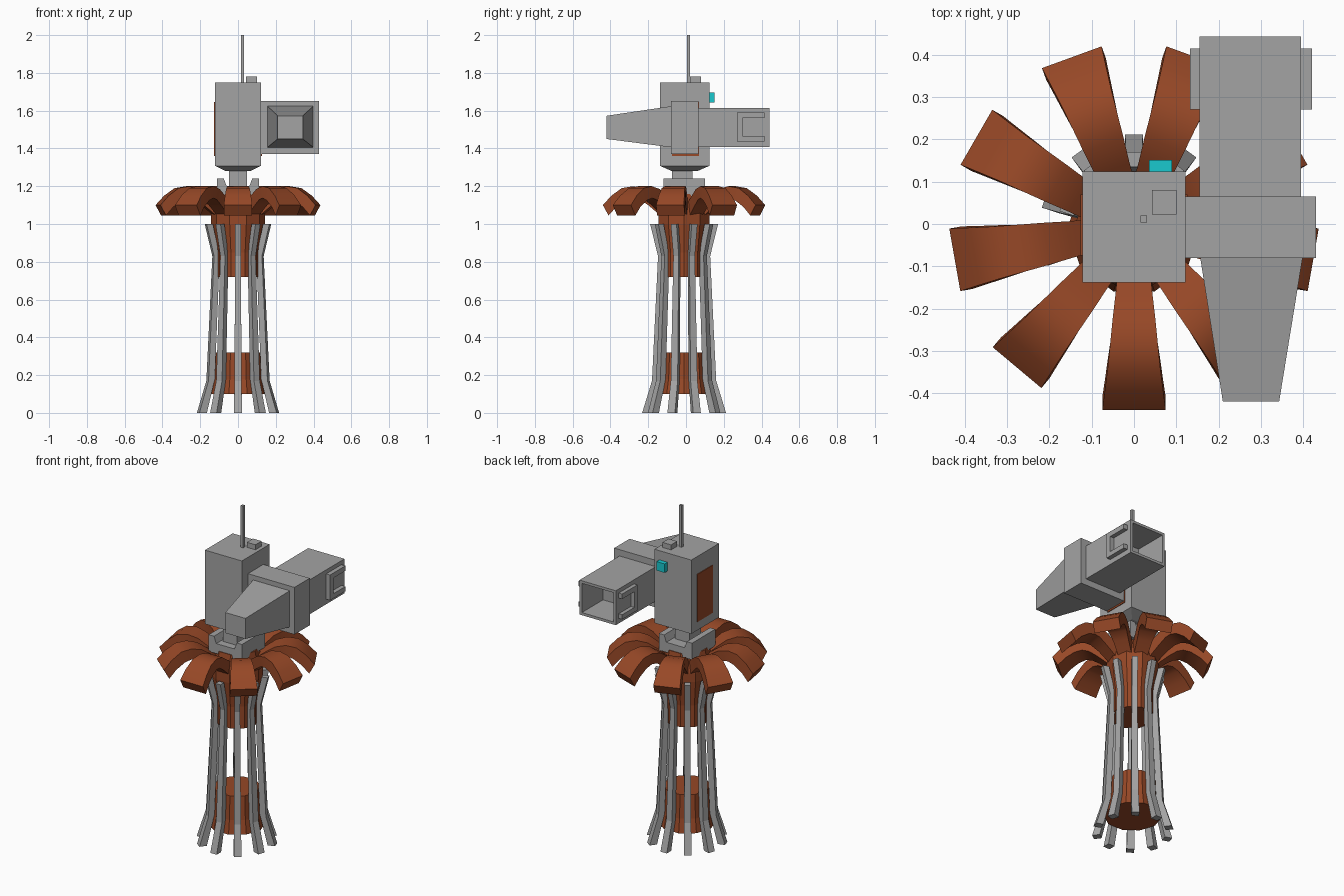
import bpy, bmesh, math
from mathutils import Matrix, Vector

cube = bpy.data.objects.get("Cube")
if cube:
    bpy.data.objects.remove(cube, do_unlink=True)

CY = -0.01  # y of the tower axis


def material(name, rgb):
    m = bpy.data.materials.new(name)
    m.use_nodes = True
    m.diffuse_color = (*rgb, 1)
    m.node_tree.nodes["Principled BSDF"].inputs["Base Color"].default_value = (*rgb, 1)
    return m


GREY = material("grey metal", (0.37, 0.37, 0.37))
RUST = material("rust orange", (0.31, 0.065, 0.02))
CYAN = material("cyan light", (0.01, 0.58, 0.62))


def finish(bm, name, mat, smooth=None):
    bmesh.ops.recalc_face_normals(bm, faces=bm.faces)
    mesh = bpy.data.meshes.new(name)
    bm.to_mesh(mesh)
    bm.free()
    mesh.materials.append(mat)
    ob = bpy.data.objects.new(name, mesh)
    bpy.context.collection.objects.link(ob)
    if smooth:
        bpy.ops.object.select_all(action='DESELECT')
        ob.select_set(True)
        bpy.context.view_layer.objects.active = ob
        bpy.ops.object.shade_smooth_by_angle(angle=math.radians(smooth))
    return ob


def loft(bm, rings):
    """Skin closed rings of points and cap both ends."""
    rows = [[bm.verts.new(p) for p in ring] for ring in rings]
    n = len(rows[0])
    for a, b in zip(rows, rows[1:]):
        for i in range(n):
            j = (i + 1) % n
            bm.faces.new((a[i], a[j], b[j], b[i]))
    bm.faces.new(rows[0][::-1])
    return bm.faces.new(rows[-1])


def rect(x0, x1, y0, y1, z):
    return [(x0, y0, z), (x1, y0, z), (x1, y1, z), (x0, y1, z)]


def rect_y(x0, x1, z0, z1, y):
    return [(x0, y, z0), (x1, y, z0), (x1, y, z1), (x0, y, z1)]


def box(bm, x0, x1, y0, y1, z0, z1):
    loft(bm, [rect(x0, x1, y0, y1, z0), rect(x0, x1, y0, y1, z1)])


def block(name, mat, *boxes):
    bm = bmesh.new()
    for b in boxes:
        box(bm, *b)
    return finish(bm, name, mat)


def radial(name, mat, count, stations, smooth=None):
    """Repeat a four-sided strip round the axis; station = r, z, r, z, half width."""
    bm = bmesh.new()
    for k in range(count):
        turn = Matrix.Translation((0, CY, 0)) @ Matrix.Rotation(2 * math.pi * k / count, 4, 'Z')
        loft(bm, [[turn @ Vector(p) for p in
                   ((-w, -r0, z0), (w, -r0, z0), (w, -r1, z1), (-w, -r1, z1))]
                  for r0, z0, r1, z1, w in stations])
    return finish(bm, name, mat, smooth)


def drum(name, profile, sides=10):
    bm = bmesh.new()
    loft(bm, [[(r * math.sin(2 * math.pi * (i + .5) / sides),
                CY + r * math.cos(2 * math.pi * (i + .5) / sides), z)
               for i in range(sides)] for r, z in profile])
    return finish(bm, name, RUST)


# Tower: two drums held in a cage of bent rods
drum("lower_drum", [(.157, .10), (.14, .18), (.13, .32)])
drum("upper_drum", [(.122, .72), (.122, .85), (.142, 1.0), (.142, 1.05), (.12, 1.16)])
radial("cage_rods", GREY, 10, [
    (.18, 0, .222, 0, .021), (.135, .18, .17, .17, .019),
    (.107, .83, .138, .83, .015), (.145, 1.0, .18, 1.0, .016)])

# Drooping petals round the top
radial("petals", RUST, 9, [
    (.09, 1.10, .12, 1.04, .038), (.15, 1.145, .19, 1.10, .043),
    (.21, 1.185, .235, 1.13, .050), (.27, 1.2, .27, 1.137, .056),
    (.33, 1.19, .31, 1.125, .062), (.385, 1.15, .36, 1.09, .069),
    (.43, 1.10, .40, 1.045, .075)], smooth=40)

# Collar with two bevelled side ridges
block("collar_base", GREY, (-.11, .11, CY - .11, CY + .11, 1.14, 1.2))
bm = bmesh.new()
for s in (-1, 1):
    loft(bm, [[(s * .11, y, 1.2), (s * .06, y, 1.2), (s * .075, y, 1.24), (s * .11, y, 1.24)]
              for y in (CY - .11, CY + .11)])
finish(bm, "collar_ridges", GREY)
block("neck", GREY, (-.047, .047, -.075, .035, 1.19, 1.29))

# Head with a chamfered underside
bm = bmesh.new()
loft(bm, [rect(-.065, .065, -.075, .06, 1.28), rect(-.122, .122, -.138, .124, 1.308),
          rect(-.122, .122, -.138, .124, 1.75)])
finish(bm, "head", GREY)
block("side_panels", RUST, *[(s * .123 - .003, s * .123 + .003, -.075, .07, 1.36, 1.645)
                             for s in (-1, 1)])
block("antenna", GREY, (.015, .031, .004, .020, 1.74, 2.0))
block("roof_button", GREY, (.043, .10, .022, .08, 1.74, 1.78))
block("rear_light", CYAN, (.036, .09, .12, .151, 1.642, 1.695))

# Side launcher: middle block, tapered nose, hollow rear barrel
block("launcher_block", GREY, (.12, .43, -.08, .065, 1.37, 1.652))
bm = bmesh.new()
loft(bm, [rect_y(.155, .40, 1.405, 1.625, -.07), rect_y(.21, .343, 1.45, 1.573, -.42)])
finish(bm, "launcher_nose", GREY)

bm = bmesh.new()
end = loft(bm, [rect_y(.155, .395, 1.408, 1.614, .06), rect_y(.155, .395, 1.408, 1.614, .443)])
bmesh.ops.recalc_face_normals(bm, faces=bm.faces)
bmesh.ops.inset_individual(bm, faces=[end], thickness=.022)
hole = bmesh.ops.extrude_discrete_faces(bm, faces=[end])["faces"][0]
bmesh.ops.translate(bm, verts=hole.verts, vec=(0, -.2, 0))
bmesh.ops.remove_doubles(bm, verts=bm.verts, dist=1e-5)
finish(bm, "launcher_barrel", GREY)

# C-shaped brackets on both sides of the barrel
parts = []
for x0, x1 in ((.132, .16), (.39, .421)):
    parts += [(x0, x1, .27, .30, 1.438, 1.59),
              (x0, x1, .30, .415, 1.56, 1.59),
              (x0, x1, .30, .415, 1.438, 1.466)]
block("barrel_brackets", GREY, *parts)
